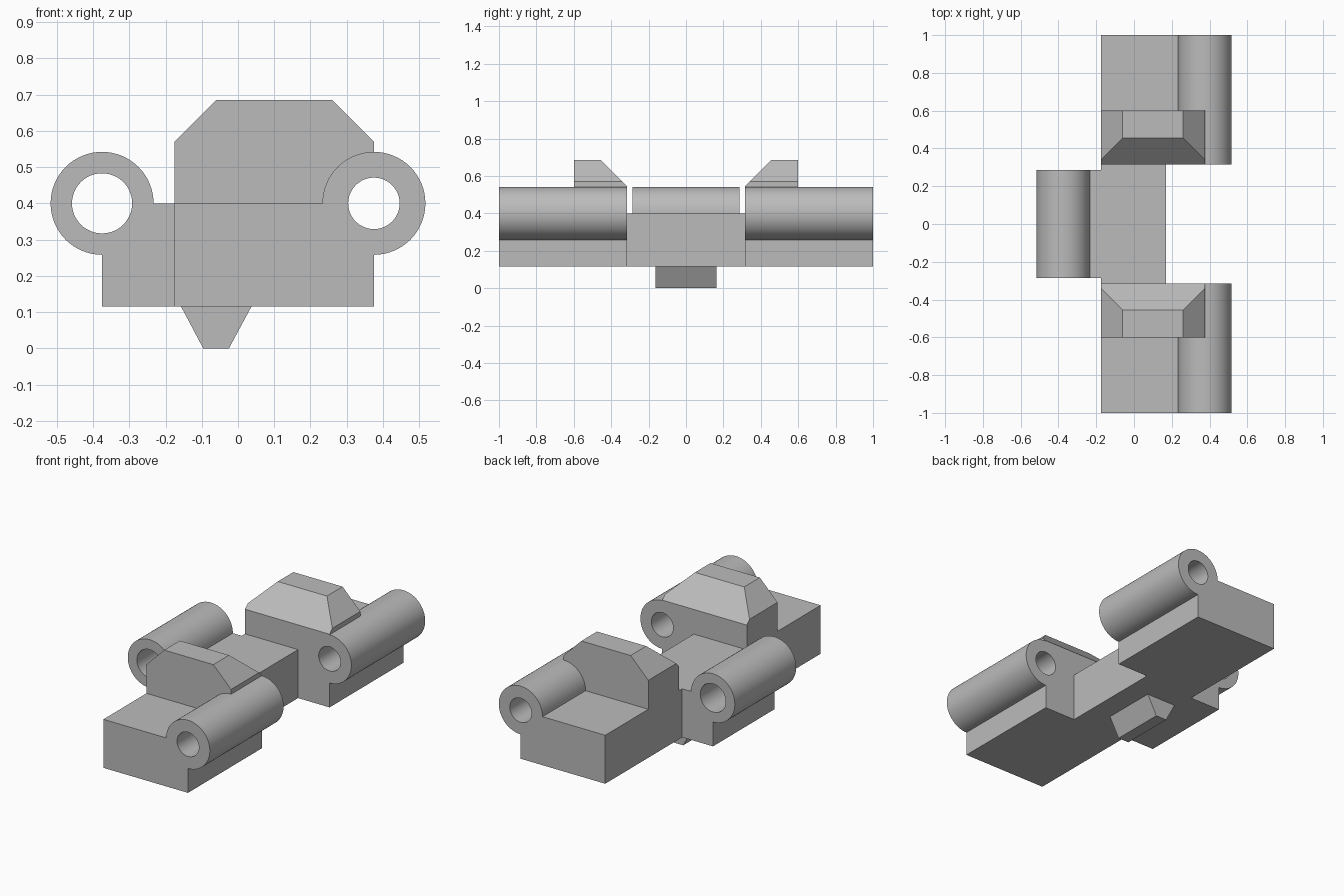
import bpy
import bmesh
from math import cos, sin, radians
from mathutils import Vector

cube = bpy.data.objects.get("Cube")
if cube:
    bpy.data.objects.remove(cube, do_unlink=True)

grey = bpy.data.materials.new("light grey")
grey.use_nodes = True
grey.diffuse_color = (0.5, 0.5, 0.5, 1)
grey.node_tree.nodes["Principled BSDF"].inputs["Base Color"].default_value = (0.5, 0.5, 0.5, 1)

BOTTOM, DECK, PIN_X, BARREL = 0.115, 0.4, 0.375, 0.142
ARM_LEFT, GAP, HUMP_END, HUMP_TOP = -0.175, 0.315, 0.6, 0.685


def arc(cx, radius, start, end, steps):
    """Points of an arc around a pin axis, angles in degrees."""
    angles = [radians(start + (end - start) * i / steps) for i in range(steps + 1)]
    return [(cx + radius * cos(a), DECK + radius * sin(a)) for a in angles]


def prism(name, outline, y0, y1, hole=None, slope=None):
    """Extrude an x-z outline along y, with an optional bore and sloping cut."""
    bm = bmesh.new()
    for loop in filter(None, (outline, hole)):
        verts = [bm.verts.new((x, y0, z)) for x, z in loop]
        for a, b in zip(verts, verts[1:] + verts[:1]):
            bm.edges.new((a, b))
    bmesh.ops.triangle_fill(bm, edges=bm.edges[:], use_beauty=True, use_dissolve=False)
    out = bmesh.ops.extrude_face_region(bm, geom=bm.faces[:], use_keep_orig=True)
    moved = [g for g in out["geom"] if isinstance(g, bmesh.types.BMVert)]
    bmesh.ops.translate(bm, verts=moved, vec=(0, y1 - y0, 0))
    if slope:
        point, normal = slope
        cut = bmesh.ops.bisect_plane(bm, geom=bm.verts[:] + bm.edges[:] + bm.faces[:],
                                     plane_co=point, plane_no=normal, clear_outer=True)
        rim = [g for g in cut["geom_cut"] if isinstance(g, bmesh.types.BMEdge)]
        bmesh.ops.triangle_fill(bm, edges=rim, use_beauty=True)
    bmesh.ops.recalc_face_normals(bm, faces=bm.faces[:])
    mesh = bpy.data.meshes.new(name)
    bm.to_mesh(mesh)
    bm.free()
    mesh.materials.append(grey)
    obj = bpy.data.objects.new(name, mesh)
    bpy.context.collection.objects.link(obj)
    bpy.ops.object.select_all(action="DESELECT")
    obj.select_set(True)
    bpy.context.view_layer.objects.active = obj
    bpy.ops.object.shade_smooth_by_angle(angle=radians(25))
    return obj


def bore(cx, radius):
    return arc(cx, radius, 0, 360, 48)[:-1]


# Outer arms with hinge barrels, and chamfered humps on their inner ends
arm = [(ARM_LEFT, BOTTOM), (PIN_X, BOTTOM)] + arc(PIN_X, BARREL, -90, 180, 48) + [(ARM_LEFT, DECK)]
hump = ([(ARM_LEFT, DECK)] + arc(PIN_X, BARREL, 180, 90, 16)
        + [(PIN_X, 0.57), (0.26, HUMP_TOP), (-0.06, HUMP_TOP), (ARM_LEFT, 0.57)])
for side, s in (("front", -1), ("back", 1)):
    prism(side + "_arm", arm, s * GAP, s * 1.0, hole=bore(PIN_X, 0.071))
    prism(side + "_hump", hump, s * GAP, s * HUMP_END,
          slope=(Vector((0, s * GAP, 0.545)), Vector((0, -s, 1))))

# Centre block joining the arms
prism("centre_block", [(ARM_LEFT, BOTTOM), (0.17, BOTTOM), (0.17, DECK), (ARM_LEFT, DECK)], -GAP, GAP)

# Middle hinge knuckle on the opposite side
knuckle = [(ARM_LEFT, BOTTOM), (ARM_LEFT, DECK)] + arc(-PIN_X, BARREL, 0, 270, 48) + [(-PIN_X, BOTTOM)]
prism("centre_knuckle", knuckle, -0.285, 0.285, hole=bore(-PIN_X, 0.083))

# Tapered tab under the centre block
prism("bottom_tab", [(-0.157, BOTTOM), (-0.096, 0), (-0.025, 0), (0.037, BOTTOM)], -0.163, 0.163)
